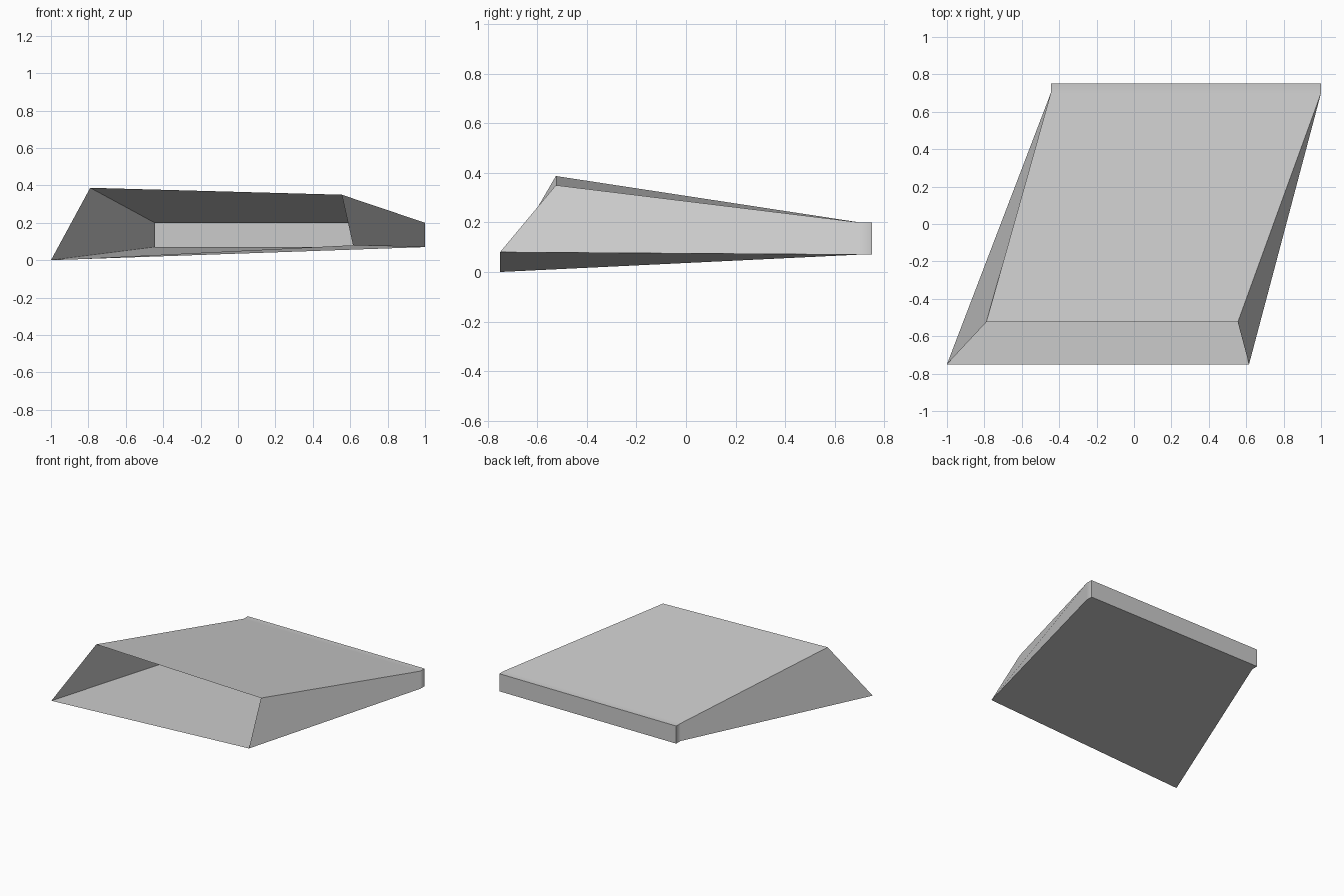
import bpy
import bmesh

cube = bpy.data.objects.get("Cube")
if cube:
    bpy.data.objects.remove(cube, do_unlink=True)

# Plain grey finish
grey = bpy.data.materials.new("plain_grey")
grey.use_nodes = True
colour = (0.6, 0.6, 0.6, 1)
grey.diffuse_color = colour
grey.node_tree.nodes["Principled BSDF"].inputs["Base Color"].default_value = colour

# Cross-sections from the open mouth to the closed back:
# lower right, lower left, upper left, upper right corners
mouth = [(-1, -0.75, 0), (0.615, -0.75, 0.08), (0.555, -0.525, 0.35), (-0.79, -0.525, 0.387)]


def back_section(y):
    return [(-0.445, y, 0.07), (1, y, 0.07), (1, y, 0.2), (-0.445, y, 0.2)]


# Thin skewed shell: floor, roof and side walls, open at the front
bm = bmesh.new()
rings = [[bm.verts.new(p) for p in section]
         for section in (mouth, back_section(0.7), back_section(0.75))]
for near, far in zip(rings, rings[1:]):
    for i in range(4):
        j = (i + 1) % 4
        bm.faces.new((near[i], near[j], far[j], far[i]))

# Back wall
bm.faces.new(rings[-1])
bmesh.ops.recalc_face_normals(bm, faces=bm.faces[:])
back = max(bm.faces, key=lambda f: f.calc_center_median().y)
if back.normal.y < 0:
    bmesh.ops.reverse_faces(bm, faces=bm.faces[:])

mesh = bpy.data.meshes.new("wedge_shell")
bm.to_mesh(mesh)
bm.free()
mesh.materials.append(grey)
shell = bpy.data.objects.new("wedge_shell", mesh)
bpy.context.collection.objects.link(shell)

# Soften only the shallow bend beside the back wall, keeping large panels flat
bpy.context.view_layer.objects.active = shell
shell.select_set(True)
bpy.ops.object.shade_smooth_by_angle(angle=0.5)
weighted = shell.modifiers.new("flat_panels", "WEIGHTED_NORMAL")
weighted.keep_sharp = True
weighted.weight = 100
